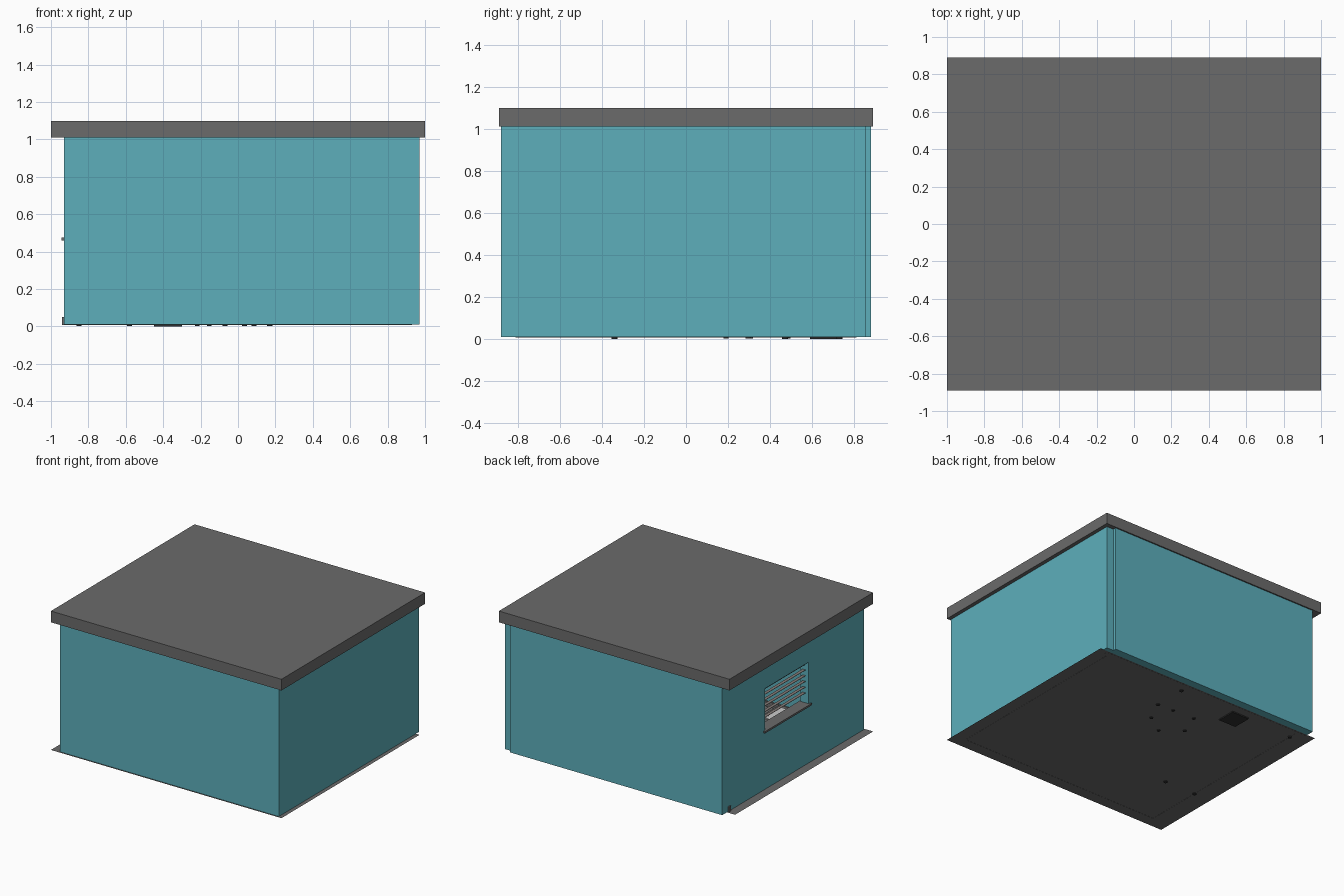
import bpy, bmesh, math
from mathutils import Matrix

if "Cube" in bpy.data.objects:
    bpy.data.objects.remove(bpy.data.objects["Cube"])


def material(name, rgb):
    m = bpy.data.materials.new(name)
    m.diffuse_color = (*rgb, 1)
    m.use_nodes = True
    m.node_tree.nodes["Principled BSDF"].inputs["Base Color"].default_value = m.diffuse_color
    return m


TEAL = material("teal_paint", (0.11, 0.43, 0.50))
GREY = material("dark_grey", (0.147, 0.147, 0.147))
BLACK = material("black", (0.03, 0.03, 0.03))
WHITE = material("white", (0.9, 0.9, 0.9))
TAUPE = material("taupe", (0.24, 0.21, 0.20))


def finish(bm, name, mat):
    me = bpy.data.meshes.new(name)
    bm.to_mesh(me)
    bm.free()
    ob = bpy.data.objects.new(name, me)
    bpy.context.collection.objects.link(ob)
    me.materials.append(mat)
    return ob


def box(name, x, y, z, mat=GREY):
    """Box from (min, max) ranges on each axis."""
    bm = bmesh.new()
    size = Matrix.Diagonal((x[1] - x[0], y[1] - y[0], z[1] - z[0], 1))
    mid = Matrix.Translation([(a + b) / 2 for a, b in (x, y, z)])
    bmesh.ops.create_cube(bm, size=1, matrix=mid @ size)
    return finish(bm, name, mat)


def cyl(name, x, y, z0, z1, r, sides=16):
    bm = bmesh.new()
    bmesh.ops.create_cone(bm, cap_ends=True, segments=sides, radius1=r, radius2=r, depth=z1 - z0,
                          matrix=Matrix.Translation((x, y, (z0 + z1) / 2)))
    return finish(bm, name, BLACK)


# Roof slab and thin floor sheet
box("roof", (-1, 1), (-.89, .89), (1.01, 1.098))
bm = bmesh.new()
bmesh.ops.create_grid(bm, x_segments=1, y_segments=1, size=1,
                      matrix=Matrix.Translation((0, -.035, .009)) @ Matrix.Diagonal((1, .855, 1, 1)))
finish(bm, "floor", GREY)

# Walls
H = (.01, 1.01)
box("front_wall", (-.93, .97), (-.88, -.81), H, TEAL)
box("back_wall", (-.93, .91), (.81, .88), H, TEAL)
box("right_wall", (.90, .97), (-.81, .855), H, TEAL)
left = box("left_wall", (-.93, -.86), (-.81, .81), H, TEAL)

# Window opening
cutter = box("window_cutter", (-1, -.8), (-.19, .35), (.47, .80), TEAL)
mod = left.modifiers.new("window", 'BOOLEAN')
mod.operation, mod.object, mod.solver = 'DIFFERENCE', cutter, 'EXACT'
bpy.context.view_layer.objects.active = left
bpy.ops.object.modifier_apply(modifier="window")
bpy.data.objects.remove(cutter)

# Sill and blinds
box("window_sill", (-.945, -.85), (-.21, .37), (.46, .475))
for i in range(6):
    slat = box("blind_slat", (-.014, .014), (-.265, .265), (-.0015, .0015), TAUPE)
    slat.location = (-.895, .08, .78 - i * .045)
    slat.rotation_euler.y = math.radians(5)

# Baseboards, the back one poking through the left wall
B = (.008, .05)
box("back_baseboard", (-.94, .93), (.785, .81), B)
box("front_baseboard", (-.86, .90), (-.81, -.80), B)
box("left_baseboard", (-.86, -.85), (-.80, .785), B)
box("right_baseboard", (.89, .90), (-.80, .785), B)

# L-shaped corner desk with legs, drawer pedestal and keyboard
box("desk_side_top", (-.86, -.55), (-.37, .47), (.275, .295))
box("desk_back_top", (-.86, .20), (.47, .78), (.275, .295))
for x, y in ((-.85, -.34), (-.58, -.34), (-.85, .72), (.17, .47), (.17, .73)):
    cyl("desk_leg", x, y, .002, .275, .014)
box("desk_drawers", (-.45, -.30), (.59, .74), (0, .26), BLACK)
for z in (.03, .11, .19):
    box("drawer_front", (-.44, -.31), (.583, .59), (z, z + .065))
box("keyboard", (-.66, -.60), (-.33, -.12), (.295, .303), WHITE)

# Monitor
box("monitor_screen", (-.16, .04), (.68, .70), (.34, .47), BLACK)
box("monitor_stand", (-.08, -.04), (.69, .71), (.29, .40), BLACK)
box("monitor_base", (-.11, -.01), (.65, .74), (.295, .302), BLACK)

# Swivel chair with five casters
cx, cy = -.064, .35
cyl("chair_column", cx, cy, .04, .17, .015)
for i in range(5):
    a = math.radians(-92 + 72 * i)
    cyl("chair_caster", cx + .16 * math.cos(a), cy + .16 * math.sin(a), .003, .035, .013, 12)
    arm = box("chair_foot", (0, .17), (-.01, .01), (.035, .05), BLACK)
    arm.location = (cx, cy, 0)
    arm.rotation_euler.z = a
box("chair_seat", (cx - .1, cx + .1), (cy - .1, cy + .1), (.17, .2), BLACK)
box("chair_back", (cx - .09, cx + .09), (cy - .11, cy - .09), (.22, .40), BLACK)
box("chair_back_post", (cx - .015, cx + .015), (cy - .12, cy - .105), (.17, .3), BLACK)
